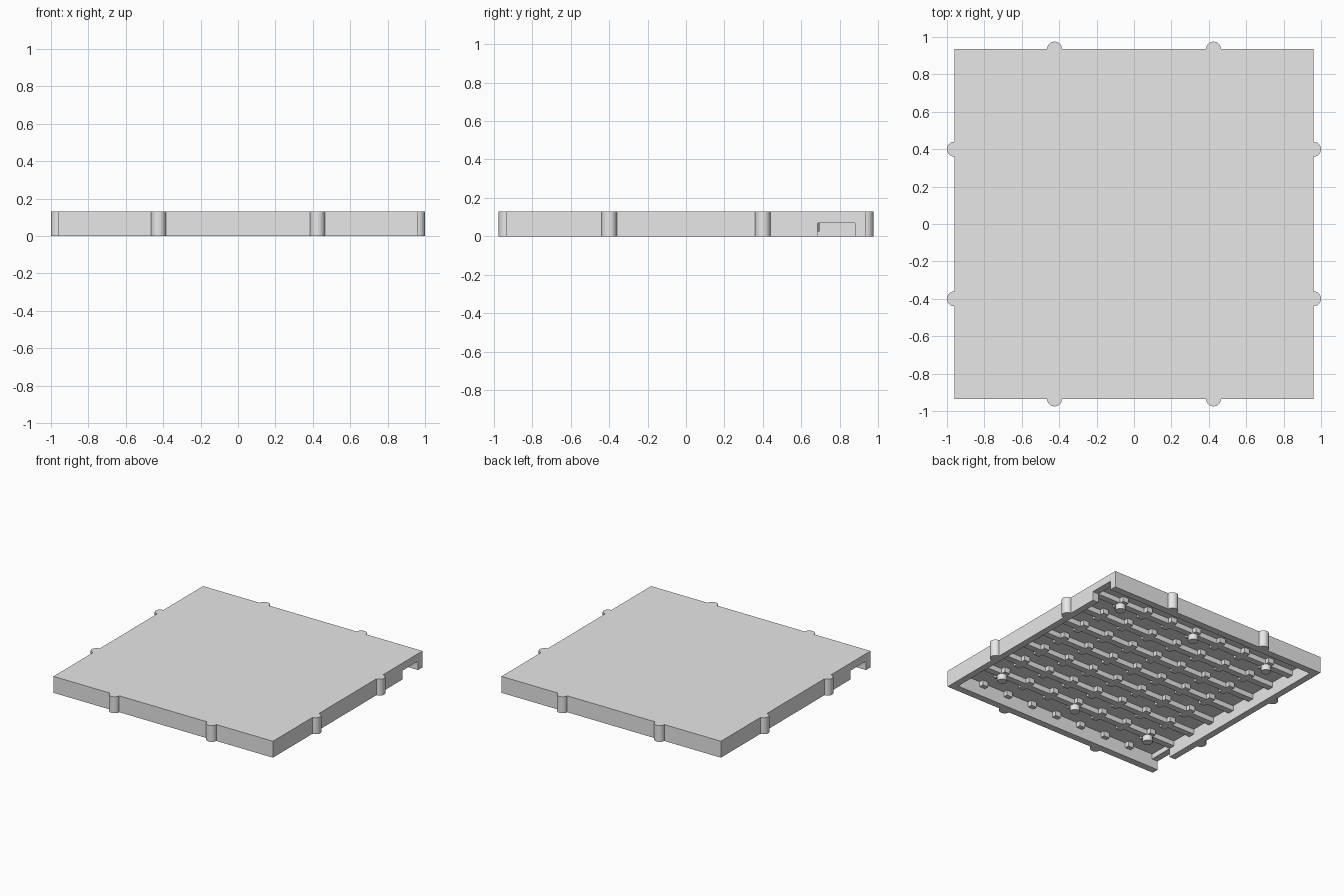
import bpy
import bmesh
import math
from mathutils import Matrix

old = bpy.data.objects.get("Cube")
if old:
    bpy.data.objects.remove(old, do_unlink=True)

# One plain grey for the whole tile
grey = bpy.data.materials.new("light_grey")
grey.use_nodes = True
grey.diffuse_color = (0.8, 0.8, 0.8, 1)
grey.node_tree.nodes["Principled BSDF"].inputs["Base Color"].default_value = (0.8, 0.8, 0.8, 1)

HEIGHT = 0.13
HALF_X, HALF_Y = 0.96, 0.935       # outer body
IN_X, IN_Y = 0.908, 0.88           # cavity under the top
CEILING, RIB_Z = 0.11, 0.07        # underside of the top, lower edge of the ribs
STEP_X, STEP_Y = 0.227, 0.22       # eight by eight cells
RIB, STUB = 0.05, 0.06             # rib thickness, stub length


def add_box(bm, x0, x1, y0, y1, z0, z1):
    centre = Matrix.Translation(((x0 + x1) / 2, (y0 + y1) / 2, (z0 + z1) / 2))
    size = Matrix.Diagonal((x1 - x0, y1 - y0, z1 - z0, 1))
    bmesh.ops.create_cube(bm, size=1, matrix=centre @ size)


def add_rod(bm, x, y, radius, z0, z1):
    bmesh.ops.create_cone(bm, cap_ends=True, segments=32, radius1=radius, radius2=radius,
                          depth=z1 - z0, matrix=Matrix.Translation((x, y, (z0 + z1) / 2)))


def finish(name, bm, smooth=False):
    mesh = bpy.data.meshes.new(name)
    bm.to_mesh(mesh)
    bm.free()
    mesh.materials.append(grey)
    obj = bpy.data.objects.new(name, mesh)
    bpy.context.collection.objects.link(obj)
    if smooth:
        bpy.ops.object.select_all(action="DESELECT")
        obj.select_set(True)
        bpy.context.view_layer.objects.active = obj
        bpy.ops.object.shade_smooth_by_angle(angle=math.radians(40))
    return obj


def cut(target, cutter):
    cutter.hide_render = True
    cutter.hide_viewport = False
    mod = target.modifiers.new("cut", "BOOLEAN")
    mod.operation = "DIFFERENCE"
    mod.solver = "EXACT"
    mod.object = cutter
    bpy.context.view_layer.objects.active = target
    bpy.ops.object.modifier_apply(modifier=mod.name)
    bpy.data.objects.remove(cutter, do_unlink=True)


# Hollow body with a cable opening at two opposite corners
bm = bmesh.new()
add_box(bm, -HALF_X, HALF_X, -HALF_Y, HALF_Y, 0, HEIGHT)
body = finish("tile_body", bm)

bm = bmesh.new()
add_box(bm, -IN_X, IN_X, -IN_Y, IN_Y, -0.1, CEILING)
cut(body, finish("cavity_cutter", bm))

bm = bmesh.new()
add_box(bm, 0.85, 1.1, 0.685, 0.88, -0.1, RIB_Z)
add_box(bm, -1.1, -0.85, -0.88, -0.685, -0.1, RIB_Z)
cut(body, finish("cable_opening_cutter", bm))

# Long ribs across the underside
bm = bmesh.new()
for row in range(-3, 4):
    y = row * STEP_Y
    add_box(bm, -IN_X, IN_X, y - RIB / 2, y + RIB / 2, RIB_Z, CEILING)
finish("long_ribs", bm)

# Short stubs on both sides of each cell row, leaving a channel between
bm = bmesh.new()
for col in range(-3, 4):
    x = col * STEP_X
    for row in range(-4, 4):
        low = row * STEP_Y + (RIB / 2 if row > -4 else 0)
        high = (row + 1) * STEP_Y - (RIB / 2 if row < 3 else 0)
        for y0, y1 in ((low, low + STUB - RIB / 2), (high - STUB + RIB / 2, high)):
            add_box(bm, x - RIB / 2, x + RIB / 2, y0, y1, RIB_Z, CEILING)
finish("rib_stubs", bm)

# Round pegs on the rib crossings
bm = bmesh.new()
for col in (-3, 0, 3):
    for row in (-3, 3):
        add_rod(bm, col * STEP_X, row * STEP_Y, 0.036, 0.025, RIB_Z + 0.02)
finish("mounting_pegs", bm, smooth=True)

# Half-round nubs on the outer walls
bm = bmesh.new()
for side in (-1, 1):
    for along in (-1, 1):
        add_rod(bm, along * 0.425, side * HALF_Y, 0.04, 0, HEIGHT)
        add_rod(bm, side * HALF_X, along * 0.4, 0.04, 0, HEIGHT)
finish("edge_nubs", bm, smooth=True)
